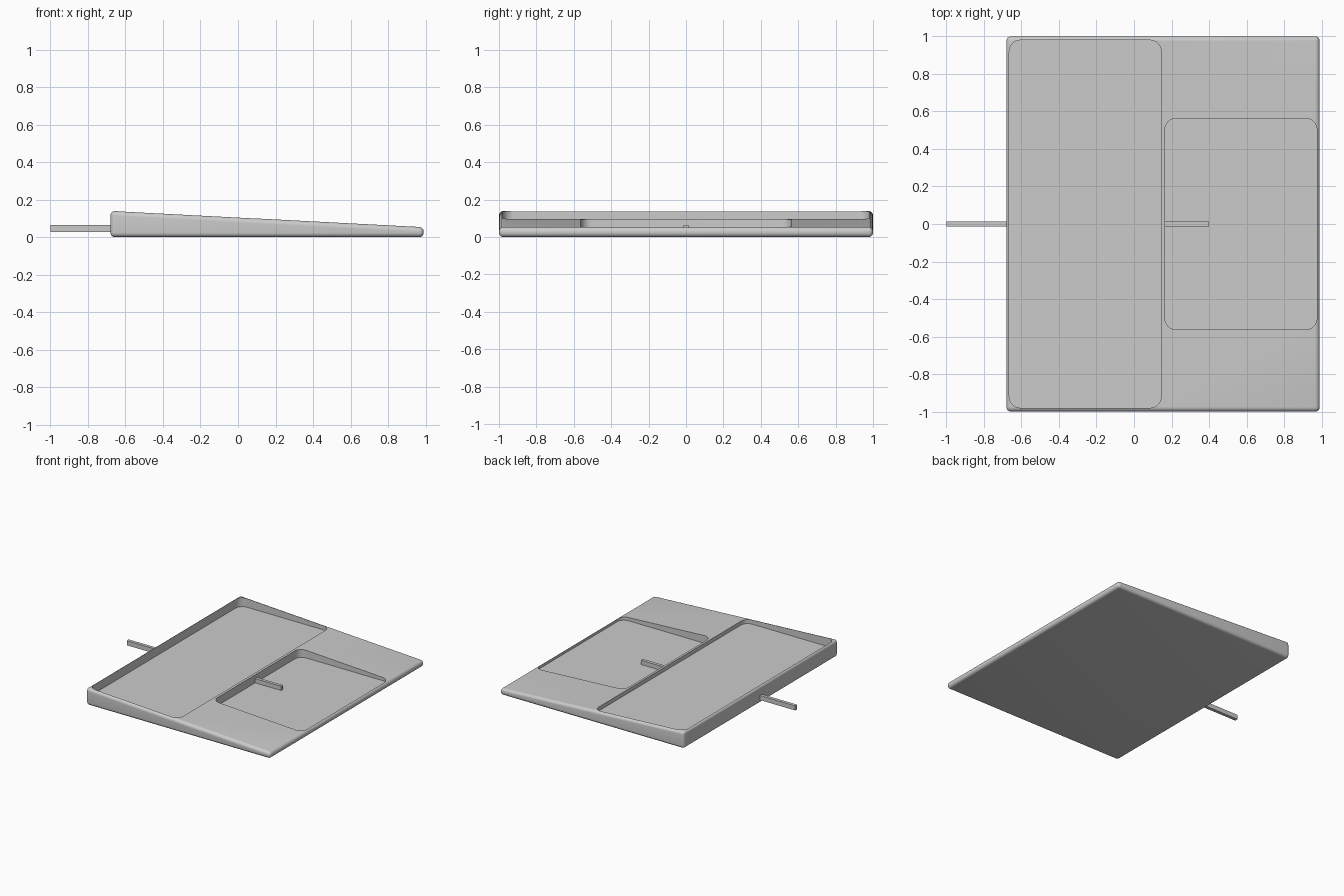
import bpy
import bmesh
import math

if "Cube" in bpy.data.objects:
    bpy.data.objects.remove(bpy.data.objects["Cube"], do_unlink=True)

grey = bpy.data.materials.new("light grey")
grey.use_nodes = True
colour = (0.6, 0.6, 0.6, 1)
grey.diffuse_color = colour
grey.node_tree.nodes["Principled BSDF"].inputs["Base Color"].default_value = colour


def box(name, low, high):
    """Axis-aligned box between two corners."""
    bm = bmesh.new()
    bmesh.ops.create_cube(bm, size=1)
    for v in bm.verts:
        v.co = [h if c > 0 else l for c, l, h in zip(v.co, low, high)]
    mesh = bpy.data.meshes.new(name)
    bm.to_mesh(mesh)
    bm.free()
    obj = bpy.data.objects.new(name, mesh)
    obj.data.materials.append(grey)
    bpy.context.collection.objects.link(obj)
    return obj


def recess_cutter(name, x0, x1, half_width, floor, radius=0.06):
    """Rounded-corner prism that hollows a tray down to its floor."""
    cutter = box(name, (x0, -half_width, floor), (x1, half_width, 0.3))
    bm = bmesh.new()
    bm.from_mesh(cutter.data)
    upright = [e for e in bm.edges
               if abs(e.verts[0].co.z - e.verts[1].co.z) > 0.1]
    bmesh.ops.bevel(bm, geom=upright, offset=radius, segments=8,
                    profile=0.5, affect='EDGES')
    bm.to_mesh(cutter.data)
    bm.free()
    cutter.hide_render = True
    cutter.hide_viewport = True
    return cutter


def apply_modifiers(obj):
    graph = bpy.context.evaluated_depsgraph_get()
    mesh = bpy.data.meshes.new_from_object(obj.evaluated_get(graph))
    obj.modifiers.clear()
    obj.data = mesh


# Wedge body with rounded edges
body = box("wedge_body", (-0.68, -1, 0), (0.99, 1, 0.14))
for v in body.data.vertices:
    if v.co.x > 0 and v.co.z > 0.1:
        v.co.z = 0.053
bevel = body.modifiers.new("rounded_edges", 'BEVEL')
bevel.width = 0.024
bevel.segments = 6
bevel.limit_method = 'NONE'

# Two shallow trays cut into the sloped top
cutters = [recess_cutter("large_tray_cutter", -0.665, 0.145, 0.98, 0.065),
           recess_cutter("small_tray_cutter", 0.165, 0.975, 0.563, 0.03)]
for cutter in cutters:
    cut = body.modifiers.new(cutter.name, 'BOOLEAN')
    cut.object = cutter
    cut.operation = 'DIFFERENCE'
    cut.solver = 'EXACT'
apply_modifiers(body)
for cutter in cutters:
    bpy.data.objects.remove(cutter, do_unlink=True)

# Thin bar running through the body, under the large tray
bar = box("through_bar", (-1, -0.013, 0.027), (0.4, 0.013, 0.0648))

bpy.ops.object.select_all(action='DESELECT')
body.select_set(True)
bpy.context.view_layer.objects.active = body
bpy.ops.object.shade_smooth_by_angle(angle=math.radians(30))
